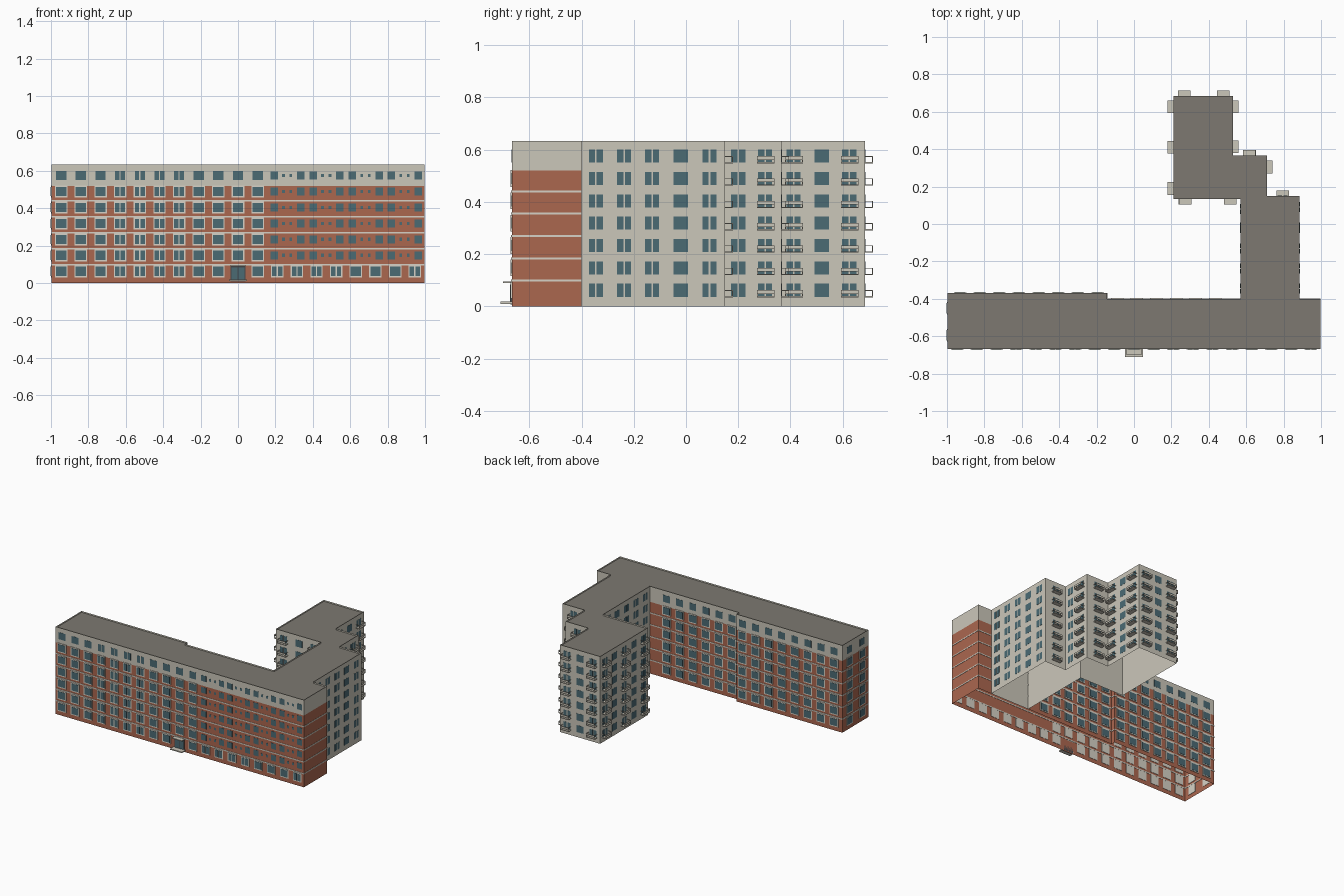
import bpy, bmesh
from mathutils import Vector

cube = bpy.data.objects.get("Cube")
if cube:
    bpy.data.objects.remove(cube, do_unlink=True)


def material(name, rgb):
    m = bpy.data.materials.new(name)
    m.use_nodes = True
    m.diffuse_color = (*rgb, 1)
    bsdf = m.node_tree.nodes["Principled BSDF"]
    bsdf.inputs["Base Color"].default_value = (*rgb, 1)
    bsdf.inputs["Roughness"].default_value = 0.9
    return m


BRICK = material("brick red", (0.41, 0.135, 0.078))
CREAM = material("cream render", (0.6, 0.57, 0.49))
TRIM = material("pale trim", (0.68, 0.65, 0.57))
GLASS = material("blue grey glass", (0.07, 0.145, 0.175))
ROOF = material("roof grey", (0.205, 0.19, 0.165))
DARK = material("dark door frame", (0.06, 0.065, 0.07))

FLOORS = 7
PITCH = 0.0855
TOP, BRICK_TOP, ROOF_Z = 0.633, 0.52, 0.623
parts = {}


def part(name, mat):
    if name not in parts:
        parts[name] = (bmesh.new(), mat)
    return parts[name][0]


def box(name, mat, lo, hi):
    """Axis-aligned box added to the named part."""
    bm = part(name, mat)
    lo, hi = Vector(lo), Vector(hi)
    verts = bmesh.ops.create_cube(bm, size=1)["verts"]
    for v in verts:
        v.co = (lo + hi) / 2 + v.co * (hi - lo)


def plate(name, mat, side, at, u, z, w, h, d0, d1):
    """Box on a wall: side is the facing letter, d0..d1 the depth range outward."""
    sign = 1 if side in "BR" else -1
    a, b = sorted((at + sign * d0, at + sign * d1))
    if side in "FB":
        box(name, mat, (u - w / 2, a, z - h / 2), (u + w / 2, b, z + h / 2))
    else:
        box(name, mat, (a, u - w / 2, z - h / 2), (b, u + w / 2, z + h / 2))


def level(floor):
    return 0.062 + PITCH * floor


def window(side, at, u, floor, kind="wide", framed=False):
    panes = {"wide": [(0, 0.055)], "pair": [(-0.015, 0.024), (0.015, 0.024)],
             "medium": [(0, 0.04)], "small": [(0, 0.014)]}[kind]
    h = {"medium": 0.042, "small": 0.018}.get(kind, 0.05)
    for off, w in panes:
        if framed:
            plate("window_frames", TRIM, side, at, u + off, level(floor), w + 0.012, h + 0.014, -0.002, 0.004)
        plate("window_glass", GLASS, side, at, u + off, level(floor), w, h, 0.001, 0.0055 if framed else 0.002)


def balcony(side, at, u, floor):
    z = level(floor) - 0.025
    plate("balcony_slabs", CREAM, side, at, u, z, 0.068, 0.005, 0, 0.03)
    plate("balcony_rails", CREAM, side, at, u, z + 0.018, 0.068, 0.014, 0.027, 0.03)
    for s in (-1, 1):
        plate("balcony_rails", CREAM, side, at, u + s * 0.0325, z + 0.024, 0.003, 0.003, 0, 0.03)
        plate("balcony_rails", CREAM, side, at, u + s * 0.0325, z + 0.012, 0.003, 0.024, 0.027, 0.03)


# Outer walls: one outline, brick on the long block and cream on the rear wing
X = 0.996
outline = [(-X, -0.667), (X, -0.667), (X, -0.4), (0.885, -0.4), (0.885, 0.15), (0.71, 0.15),
           (0.71, 0.365), (0.53, 0.365), (0.53, 0.685), (0.21, 0.685), (0.21, 0.135),
           (0.57, 0.135), (0.57, -0.4), (-0.145, -0.4), (-0.145, -0.37), (-X, -0.37)]
cream_bm, brick_bm = part("cream_walls", CREAM), part("brick_walls", BRICK)


def wall(bm, p, q, z0, z1):
    bm.faces.new([bm.verts.new(c) for c in ((*p, z0), (*q, z0), (*q, z1), (*p, z1))])


for i, p in enumerate(outline):
    q = outline[(i + 1) % len(outline)]
    if max(p[1], q[1]) > -0.36:
        wall(cream_bm, p, q, 0, TOP)
        continue
    wall(brick_bm, p, q, 0, BRICK_TOP)
    wall(cream_bm, p, q, BRICK_TOP, TOP)
    # Pale string courses between the brick storeys
    for k in range(5):
        z = 0.0985 + PITCH * k
        lo = (min(p[0], q[0]) - 0.002, min(p[1], q[1]) - 0.002, z - 0.004)
        hi = (max(p[0], q[0]) + 0.002, max(p[1], q[1]) + 0.002, z + 0.004)
        box("string_courses", TRIM, lo, hi)

# Wall between the long block and the wing
wall(cream_bm, (0.57, -0.4), (0.885, -0.4), 0, ROOF_Z)

# Flat roof set just below the parapet
roof = part("roof", ROOF)
roof.faces.new([roof.verts.new((x, y, ROOF_Z)) for x, y in outline])

BAY = 0.105
for f in range(FLOORS):
    framed = f < FLOORS - 1
    # Street front: regular bays, continuing along the whole ground floor
    for k in range(19 if f == 0 else 11):
        if f == 0 and k == 9:
            continue
        kind = "pair" if k in (3, 4, 5, 6, 11, 12, 13, 14, 18) else "wide"
        window("F", -0.667, -0.945 + BAY * k, f, kind, framed)
    # Street front: mixed medium and small windows on the upper floors
    if f > 0:
        for g in range(4):
            x = 0.193 + 0.209 * g
            for off, kind in ((0, "medium"), (0.05, "small"), (0.09, "small"), (0.143, "medium")):
                window("F", -0.667, x + off, f, kind)
    # Courtyard front and left end of the long block
    for k in range(14):
        x = -0.93 + BAY * k
        window("B", -0.37 if x < -0.145 else -0.4, x, f, "wide", framed)
    for y in (-0.595, -0.45):
        window("L", -X, y, f, "wide", framed)
    # Wing windows: side, wall position, then centres with pairs or wide panes
    for side, at, pairs, wides in (
            ("R", 0.885, (-0.345, -0.237, -0.13, 0.09), (-0.02,)),
            ("R", 0.71, (0.2, 0.303), ()),
            ("R", 0.53, (0.412, 0.625), (0.52,)),
            ("L", 0.57, (-0.345, -0.237, -0.13, 0.08), (-0.02,)),
            ("L", 0.21, (0.19, 0.41, 0.63), (0.3, 0.52)),
            ("B", 0.685, (0.265, 0.475), (0.37,)),
            ("B", 0.365, (0.617,), ()),
            ("B", 0.15, (0.795,), ()),
            ("F", 0.135, (0.273, 0.515), (0.395,))):
        for u in pairs:
            window(side, at, u, f, "pair")
        for u in wides:
            window(side, at, u, f, "wide")
    # Balconies on the wing
    for side, at, centres in (
            ("R", 0.71, (0.305,)), ("R", 0.53, (0.413, 0.627)),
            ("L", 0.21, (0.19, 0.41, 0.627)), ("B", 0.685, (0.268, 0.477)),
            ("B", 0.365, (0.617,)), ("B", 0.15, (0.795,)), ("F", 0.135, (0.273, 0.515))):
        for u in centres:
            balcony(side, at, u, f)

# Entrance: framed glass door, canopy and step
plate("door_frame", DARK, "F", -0.667, 0, 0.05, 0.078, 0.085, 0, 0.005)
for s in (-1, 1):
    plate("door_glass", GLASS, "F", -0.667, s * 0.018, 0.05, 0.031, 0.066, 0, 0.007)
plate("entrance_canopy", CREAM, "F", -0.667, 0, 0.092, 0.08, 0.006, 0, 0.033)
plate("entrance_step", CREAM, "F", -0.667, 0, 0.014, 0.094, 0.008, 0, 0.043)

for name, (bm, mat) in parts.items():
    mesh = bpy.data.meshes.new(name)
    bm.to_mesh(mesh)
    bm.free()
    mesh.materials.append(mat)
    bpy.context.collection.objects.link(bpy.data.objects.new(name, mesh))
